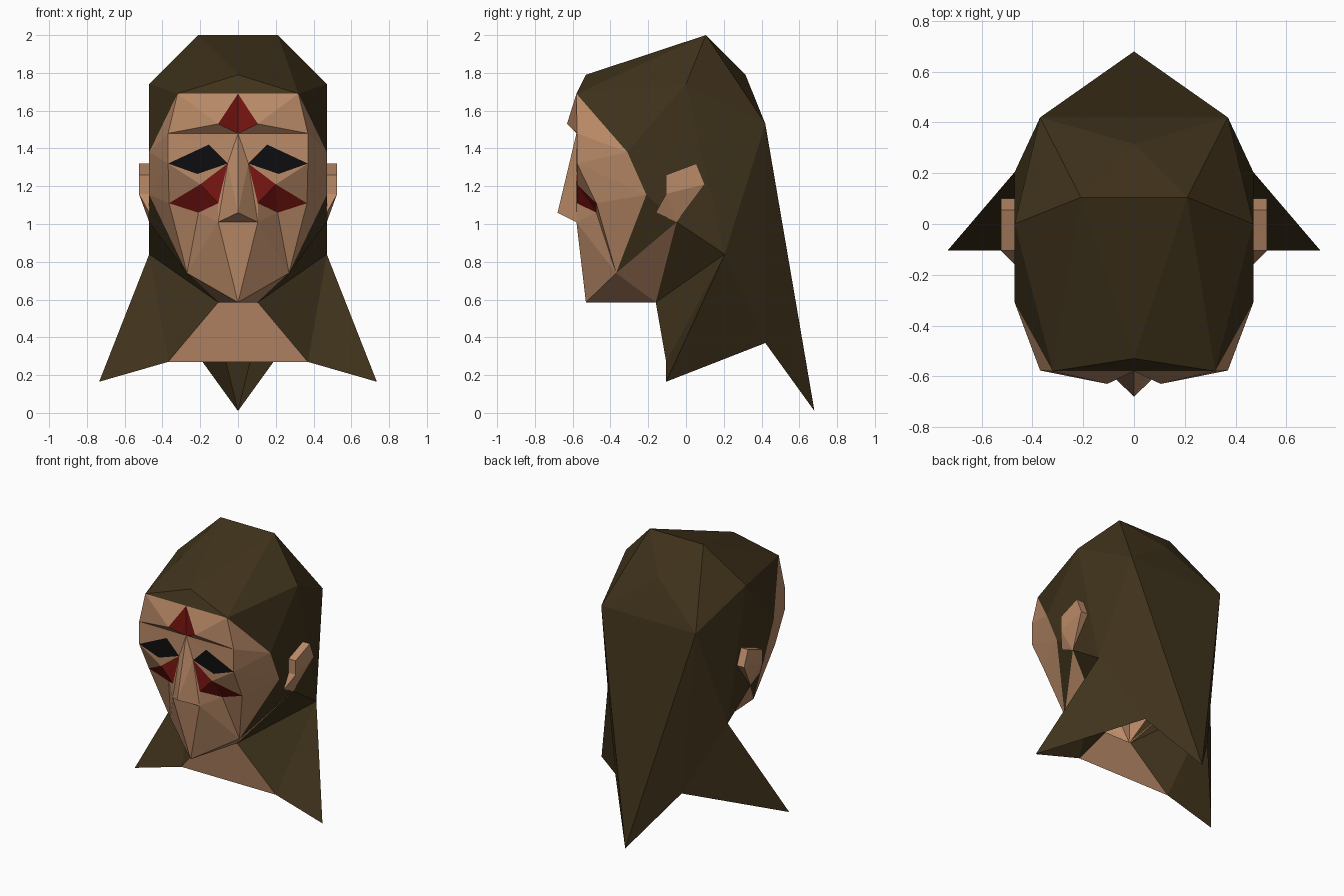
import bpy
import bmesh
from mathutils import Vector

if "Cube" in bpy.data.objects:
    bpy.data.objects.remove(bpy.data.objects["Cube"])


def material(name, rgb):
    m = bpy.data.materials.new(name)
    m.diffuse_color = (*rgb, 1)
    m.use_nodes = True
    m.node_tree.nodes["Principled BSDF"].inputs["Base Color"].default_value = m.diffuse_color
    return m


SKIN = material("skin", (0.50, 0.26, 0.14))
HAIR = material("dark_hair", (0.050, 0.032, 0.011))
RED = material("red_paint", (0.20, 0.008, 0.006))
BLACK = material("black", (0.004, 0.004, 0.005))

# Landmarks on the right half of the head
brow = {
    "hairline": (0.32, -0.58, 1.69), "peak": (0, -0.53, 1.79),
    "brow_in": (0.105, -0.63, 1.53), "brow_out": (0.37, -0.577, 1.48),
    "bridge": (0, -0.58, 1.48), "temple": (0.47, -0.31, 1.38),
    "cheekbone": (0.47, -0.21, 1.155),
}
eye = {
    "eye_in": (0.055, -0.58, 1.32), "eye_top": (0.155, -0.578, 1.42),
    "eye_out": (0.37, -0.577, 1.32), "eye_low": (0.215, -0.578, 1.265),
}
cheek = {
    "ch_top": (0.20, -0.577, 1.21), "ch_out": (0.365, -0.475, 1.11),
    "ch_low": (0.21, -0.475, 1.06), "ch_in": (0.105, -0.577, 1.11),
}
lower = {
    "tip": (0, -0.68, 1.06), "nostril": (0.105, -0.58, 1.01),
    "jaw": (0.27, -0.37, 0.74), "chin": (0, -0.53, 0.585),
    "throat": (0.105, -0.16, 0.585), "collar": (0.37, -0.105, 0.27),
}
mane = {
    "crown": (0.21, 0.105, 2.0), "side": (0.47, 0, 1.74),
    "nape_top": (0, 0.315, 1.79), "back": (0.37, 0.42, 1.53),
    "under_ear": (0.47, -0.05, 1.01), "shoulder": (0.47, 0.205, 0.84),
    "wing": (0.735, -0.105, 0.165), "notch": (0.26, 0.42, 0.37),
    "tail": (0, 0.68, 0.01),
}
ear = {
    "front": (0.525, -0.105, 1.26), "top": (0.525, 0.055, 1.32),
    "rear": (0.525, 0.10, 1.21), "mid": (0.525, -0.105, 1.16),
    "front_in": (0.46, -0.105, 1.26), "top_in": (0.46, 0.055, 1.32),
    "rear_in": (0.46, 0.10, 1.21), "mid_in": (0.46, -0.105, 1.16),
    "lobe_a": (0.47, -0.16, 1.06), "lobe_b": (0.47, -0.05, 1.01),
}
HEAD = {**brow, **eye, **cheek, **lower, **mane}


def build(name, mat, centre, faces, points=HEAD):
    """Facets named by landmark; a trailing 0 drops the landmark onto x = 0."""
    bm = bmesh.new()
    verts = {}

    def vert(key):
        if key not in verts:
            p = Vector(points[key.rstrip("0")])
            if key.endswith("0"):
                p.x = 0
            verts[key] = bm.verts.new(p)
        return verts[key]

    for line in faces:
        f = bm.faces.new([vert(k) for k in line.split()])
        f.normal_update()
        if f.normal.dot(f.calc_center_median() - Vector(centre)) < 0:
            f.normal_flip()
    mesh = bpy.data.meshes.new(name)
    bm.to_mesh(mesh)
    bm.free()
    mesh.materials.append(mat)
    obj = bpy.data.objects.new(name, mesh)
    bpy.context.collection.objects.link(obj)
    mod = obj.modifiers.new("mirror", "MIRROR")
    mod.merge_threshold = 0.0005
    return obj


FACE_C, HAIR_C = (0, 0, 1), (0, 0.3, 0.6)

# Skin of the face
build("face", SKIN, FACE_C, [
    "hairline0 hairline brow_in", "hairline brow_out brow_in",
    "brow_in brow_out bridge", "hairline temple brow_out",
    "brow_out temple eye_out", "temple cheekbone eye_out",
    "bridge brow_out eye_top", "bridge eye_top eye_in",
    "eye_top brow_out eye_out", "eye_in eye_low ch_top",
    "eye_low eye_out ch_top", "ch_top eye_out ch_out",
    "eye_out cheekbone ch_out", "ch_out cheekbone jaw",
    "ch_out jaw ch_low", "ch_low jaw nostril", "ch_in ch_low nostril",
    "eye_in ch_in nostril", "nostril jaw chin", "nostril0 nostril chin",
    "chin jaw throat", "chin throat throat0", "jaw under_ear throat",
])

# Nose
build("nose", SKIN, FACE_C, [
    "bridge eye_in tip", "eye_in nostril tip", "tip nostril nostril0",
])

# Front of the neck
build("neck", SKIN, HAIR_C, ["throat0 throat collar collar0"])

# Eyes and face paint
build("eyes", BLACK, FACE_C, ["eye_in eye_low eye_out eye_top"])
build("cheek_paint", RED, FACE_C, [
    "eye_in ch_top ch_in", "ch_top ch_out ch_low", "ch_top ch_low ch_in",
])
build("forehead_paint", RED, FACE_C, ["hairline0 brow_in bridge"])

# Long hair, open underneath
build("hair", HAIR, HAIR_C, [
    "hairline0 hairline peak", "peak hairline crown", "peak crown crown0",
    "crown0 crown nape_top", "crown back nape_top", "nape_top back back0",
    "crown side back", "hairline side crown", "hairline temple side",
    "temple cheekbone side", "cheekbone under_ear side",
    "side under_ear shoulder", "side shoulder back",
    "cheekbone jaw under_ear", "under_ear shoulder throat",
    "throat shoulder collar", "shoulder wing collar",
    "shoulder notch wing", "shoulder back notch", "back tail notch",
    "back0 back tail",
])

# Ears
build("ears", SKIN, (0.48, -0.02, 1.17), [
    "front top rear", "front rear mid", "mid rear lobe_b", "mid lobe_b lobe_a",
    "front top top_in front_in", "top rear rear_in top_in",
    "front mid mid_in front_in", "mid lobe_a mid_in", "rear rear_in lobe_b",
], ear)
